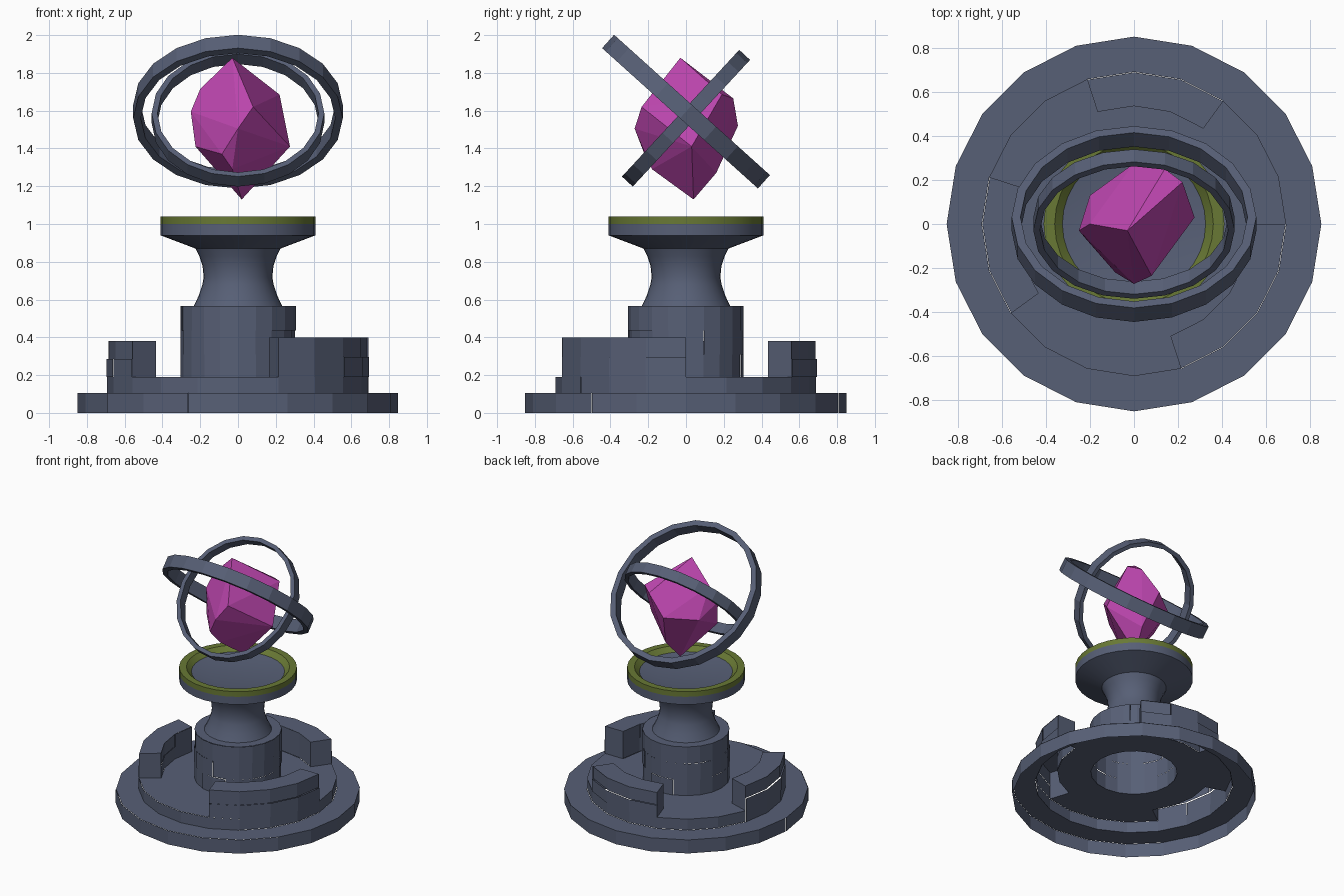
import bpy, bmesh, math, random
from mathutils import Vector, Matrix

if "Cube" in bpy.data.objects:
    bpy.data.objects.remove(bpy.data.objects["Cube"])

random.seed(4)
N = 20
STEP = math.tau / N


def material(name, col):
    m = bpy.data.materials.new(name)
    m.diffuse_color = (*col, 1)
    m.use_nodes = True
    m.node_tree.nodes["Principled BSDF"].inputs["Base Color"].default_value = m.diffuse_color
    return m


SLATE = material("slate stone", (0.095, 0.115, 0.18))
MOSS = material("moss green", (0.14, 0.19, 0.035))
PINK = material("magenta crystal", (0.50, 0.06, 0.42))


def finish(bm, name, *mats):
    me = bpy.data.meshes.new(name)
    bm.to_mesh(me)
    bm.free()
    ob = bpy.data.objects.new(name, me)
    bpy.context.collection.objects.link(ob)
    for m in mats:
        me.materials.append(m)
    return ob


def pt(r, k, z):
    """Point on the 20-gon: radius, corner number, height."""
    return Vector((r * math.cos(k * STEP), r * math.sin(k * STEP), z))


def quad(bm, *pts):
    return bm.faces.new([bm.verts.new(p) for p in pts])


def course(bm, r, z0, z1, k0=0, k1=N, shift=0, length=2, inward=False):
    """One row of brick faces, each brick at a slightly different radius."""
    k, size = k0, (shift or length)
    while k < k1:
        e = min(k + size, k1)
        rr = r + random.uniform(-0.004, 0.003)
        i = k
        while i < e:
            j = min(i + 1 if i == int(i) else math.ceil(i), e)
            # half steps lie on the straight side of the polygon
            def rad(q):
                return rr * (math.cos(STEP / 2) if q != int(q) else 1)
            p = [pt(rad(i), i, z0), pt(rad(j), j, z0), pt(rad(j), j, z1), pt(rad(i), i, z1)]
            quad(bm, *(reversed(p) if inward else p))
            i = j
        k, size = e, length


def annulus(bm, r0, r1, z, k0=0, k1=N):
    for k in range(k0, k1):
        quad(bm, pt(r0, k, z), pt(r1, k, z), pt(r1, k + 1, z), pt(r0, k + 1, z))


def lathe(name, profile, segs, mats, rule=None):
    bm = bmesh.new()
    rows = [[bm.verts.new((r * math.cos(math.tau * i / segs), r * math.sin(math.tau * i / segs), z))
             for i in range(segs)] for r, z in profile]
    for a, b in zip(rows, rows[1:]):
        for i in range(segs):
            j = (i + 1) % segs
            bm.faces.new((a[i], a[j], b[j], b[i]))
    bmesh.ops.contextual_create(bm, geom=rows[-1])
    bm.normal_update()
    if rule:
        for f in bm.faces:
            f.material_index = rule(f)
    return finish(bm, name, *mats)


# Stepped base: hollow brick shells, open underneath
WALLS = [(3, 6, 0.38), (16, 20, 0.40), (9, 12, 0.38)]
bm = bmesh.new()
course(bm, 0.85, 0, 0.105)
annulus(bm, 0.69, 0.85, 0.105)
finish(bm, "base_step", SLATE)

bm = bmesh.new()
course(bm, 0.69, 0.105, 0.19, shift=1)
annulus(bm, 0.30, 0.535, 0.19)
for k in range(N):
    if not any(a <= k < b for a, b, h in WALLS):
        annulus(bm, 0.535, 0.69, 0.19, k, k + 1)
finish(bm, "upper_step", SLATE)

# Three broken pieces of ring wall
for n, (a, b, h) in enumerate(WALLS):
    bm = bmesh.new()
    mid = (0.19 + h) / 2
    for z0, z1, sh, r in ((0.19, mid, 0, 0.693), (mid, h, 1, 0.686)):
        course(bm, r, z0, z1, a, b, sh)
        course(bm, 0.535, z0, z1, a, b, sh, inward=True)
    annulus(bm, 0.535, 0.688, h, a, b)
    quad(bm, pt(0.535, a, 0.19), pt(0.69, a, 0.19), pt(0.69, a, h), pt(0.535, a, h))
    quad(bm, pt(0.69, b, 0.19), pt(0.535, b, 0.19), pt(0.535, b, h), pt(0.69, b, h))
    finish(bm, f"ring_wall_{n + 1}", SLATE)

# Round brick plinth
bm = bmesh.new()
for z0, z1, sh in ((0.19, 0.31, 0), (0.31, 0.435, 1), (0.435, 0.565, 0.5)):
    course(bm, 0.305, z0, z1, shift=sh)
annulus(bm, 0.225, 0.304, 0.565)
finish(bm, "plinth", SLATE)

# Waisted column with a dish on top, moss on the rim
column = lathe("column_and_dish", [
    (0.235, 0.565), (0.208, 0.62), (0.188, 0.68), (0.182, 0.72), (0.188, 0.78),
    (0.205, 0.83), (0.225, 0.87), (0.41, 0.94), (0.41, 1.0), (0.41, 1.04),
    (0.36, 1.04), (0.325, 1.005), (0.20, 0.985)], 32, (SLATE, MOSS),
    lambda f: int(f.calc_center_median().z > 1.01))
bpy.context.view_layer.objects.active = column
column.select_set(True)
bpy.ops.object.shade_smooth_by_angle(angle=math.radians(30))


# Two tilted floating rings
def hoop(name, outer, inner, width, tilt, z):
    bm = bmesh.new()
    h = width / 2
    rows = [[bm.verts.new(pt(r, k, s)) for k in range(N)]
            for r, s in ((outer, -h), (outer, h), (inner, h), (inner, -h))]
    for q in range(4):
        a, b = rows[q], rows[(q + 1) % 4]
        for k in range(N):
            j = (k + 1) % N
            bm.faces.new((a[k], a[j], b[j], b[k]))
    bm.transform(Matrix.Translation((0, 0, z)) @ Matrix.Rotation(math.radians(tilt), 4, 'X'))
    finish(bm, name, SLATE)


hoop("large_ring", 0.555, 0.515, 0.095, -42, 1.595)
hoop("small_ring", 0.457, 0.427, 0.078, 47.2, 1.56)

# Floating crystal: convex hull of its corners
bm = bmesh.new()
for p in [(-.03, -.03, 1.88), (.02, .04, 1.13), (.275, .03, 1.41), (.08, -.235, 1.62),
          (0, -.272, 1.505), (-.085, -.22, 1.37), (-.25, -.03, 1.595), (-.2, 0, 1.715),
          (-.225, -.06, 1.41), (.22, .19, 1.685), (.14, .25, 1.665), (0, .275, 1.52),
          (-.2, .13, 1.5), (.06, .16, 1.27), (-.03, -.18, 1.29)]:
    bm.verts.new(p)
res = bmesh.ops.convex_hull(bm, input=bm.verts)
bmesh.ops.dissolve_limit(bm, angle_limit=math.radians(8), verts=bm.verts, edges=bm.edges)
finish(bm, "crystal", PINK)
